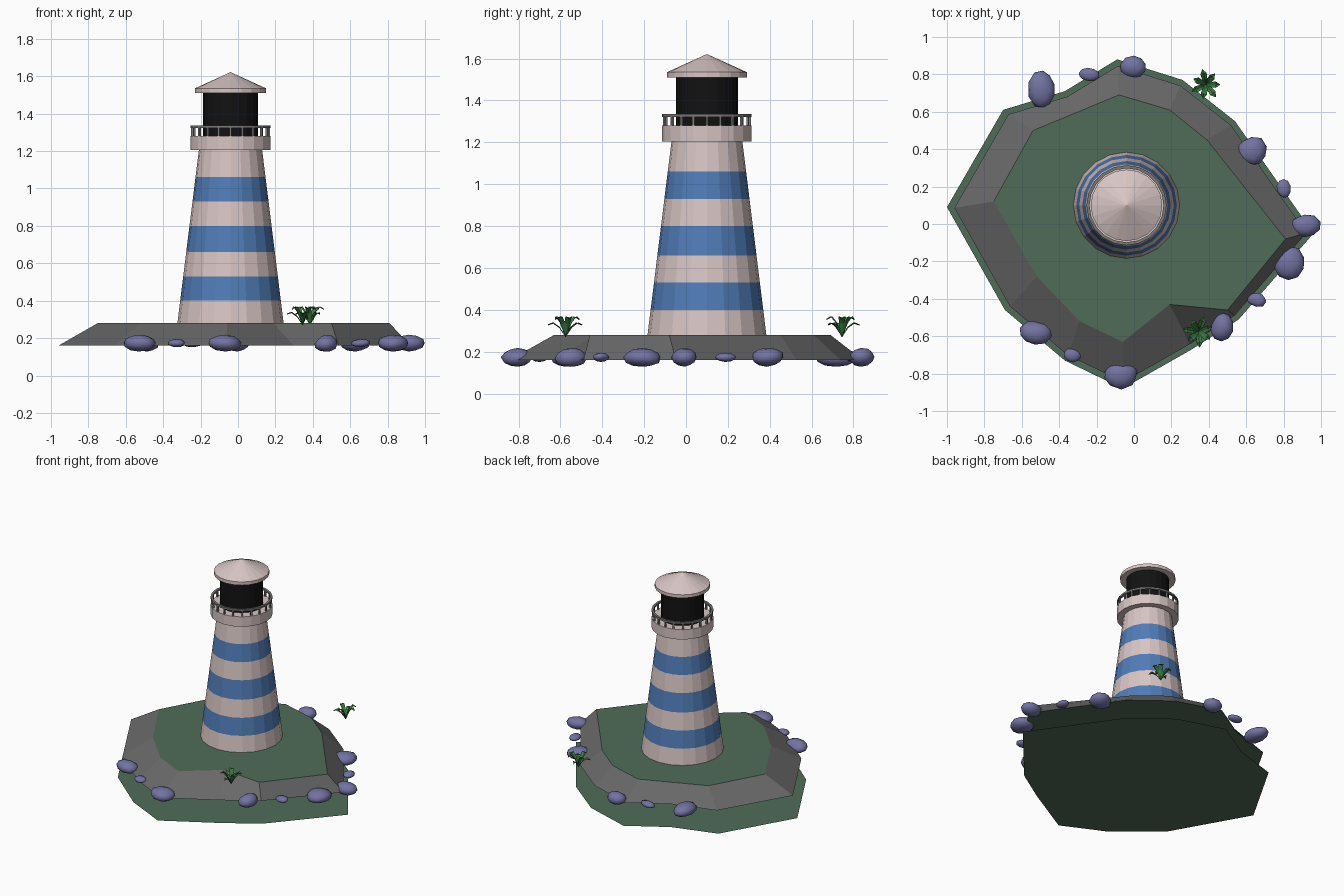
import bpy, bmesh, math, random
from mathutils import Vector

if "Cube" in bpy.data.objects:
    bpy.data.objects.remove(bpy.data.objects["Cube"])

random.seed(4)
CX, CY, SIDES = -0.04, 0.10, 20


def mat(name, r, g, b):
    m = bpy.data.materials.new(name)
    m.diffuse_color = (r, g, b, 1)
    m.use_nodes = True
    m.node_tree.nodes["Principled BSDF"].inputs["Base Color"].default_value = m.diffuse_color
    return m


GRASS = mat("grass", 0.08, 0.15, 0.10)
STONE = mat("cliff_grey", 0.14, 0.14, 0.14)
WHITE = mat("off_white", 0.68, 0.56, 0.55)
BLUE = mat("stripe_blue", 0.08, 0.20, 0.47)
BLACK = mat("lantern_black", 0.006, 0.006, 0.006)
RAIL = mat("rail_grey", 0.20, 0.19, 0.19)
ROCK = mat("rock_violet", 0.17, 0.17, 0.36)
LEAF = mat("leaf_green", 0.04, 0.19, 0.05)


def finish(bm, name, mats, smooth=False, normals=True):
    if normals:
        bmesh.ops.recalc_face_normals(bm, faces=bm.faces)
    me = bpy.data.meshes.new(name)
    bm.to_mesh(me)
    bm.free()
    for m in mats:
        me.materials.append(m)
    for p in me.polygons:
        p.use_smooth = smooth
    ob = bpy.data.objects.new(name, me)
    bpy.context.collection.objects.link(ob)
    return ob


def lathe(name, profile, mats, bands=None, closed=False):
    """Spin (radius, z) points round the tower axis; bands gives material per ring."""
    bm = bmesh.new()
    rings = []
    for r, z in profile:
        if r == 0:
            rings.append([bm.verts.new((CX, CY, z))] * SIDES)
        else:
            rings.append([bm.verts.new((CX + r * math.cos(a), CY + r * math.sin(a), z))
                          for a in (2 * math.pi * i / SIDES for i in range(SIDES))])
    if closed:
        rings.append(rings[0])
    for k, (lo, hi) in enumerate(zip(rings, rings[1:])):
        for i in range(SIDES):
            j = (i + 1) % SIDES
            vs = list(dict.fromkeys((lo[i], lo[j], hi[j], hi[i])))
            bm.faces.new(vs).material_index = bands[k] if bands else 0
    return finish(bm, name, mats)


# island: flat ground sheet, and a raised plateau with sloping cliff
outer = [(-1, .09), (-.70, .61), (-.37, .71), (-.09, .88), (.26, .77), (.54, .55),
         (.96, -.05), (.56, -.51), (.31, -.67), (-.06, -.88), (-.37, -.73), (-.69, -.46)]
inner = [(-.75, .12), (-.54, .50), (-.31, .595), (-.08, .69), (.19, .61), (.39, .45),
         (.81, -.08), (.50, -.46), (.19, -.43), (-.06, -.63), (-.29, -.52), (-.52, -.28)]
bm = bmesh.new()
bm.faces.new([bm.verts.new((x, y, 0)) for x, y in reversed(outer)])
finish(bm, "ground_sheet", [GRASS], normals=False)

bm = bmesh.new()
low = [bm.verts.new((x * .96, y * .96, .16)) for x, y in outer]
top = [bm.verts.new((x, y, .28)) for x, y in inner]
bm.faces.new(top)
bm.faces.new(low)
for i in range(len(low)):
    j = (i + 1) % len(low)
    bm.faces.new((low[i], low[j], top[j], top[i])).material_index = 1
finish(bm, "island_plateau", [GRASS, STONE])

# tapered striped tower
levels = [.28, .40, .53, .66, .80, .93, 1.06, 1.205]
lathe("tower", [(.284 - (z - .28) * .124, z) for z in levels],
      [WHITE, BLUE], [0, 1, 0, 1, 0, 1, 0])

# gallery, lantern room and roof
lathe("gallery", [(0, 1.205), (.214, 1.205), (.214, 1.28), (0, 1.28)], [WHITE])
lathe("lantern", [(.148, 1.28), (.148, 1.515)], [BLACK])
lathe("roof", [(0, 1.51), (.191, 1.51), (.191, 1.535), (0, 1.622)], [WHITE])
lathe("handrail", [(.214, 1.322), (.214, 1.336), (.198, 1.336), (.198, 1.322)],
      [RAIL], closed=True)

# railing posts
bm = bmesh.new()
for i in range(SIDES):
    a = 2 * math.pi * i / SIDES
    p = bmesh.ops.create_cube(bm, size=1)["verts"]
    for v in p:
        x, y = .205 + v.co.x * .011, v.co.y * .011
        v.co = (CX + x * math.cos(a) - y * math.sin(a),
                CY + x * math.sin(a) + y * math.cos(a), 1.301 + v.co.z * .046)
finish(bm, "railing_posts", [RAIL])

# shoreline rocks: x, y, width, depth
rocks = [(-.495, .72, .14, .20), (-.24, .80, .11, .07), (-.005, .84, .135, .12),
         (.63, .39, .16, .15), (.80, .19, .075, .10), (.92, -.01, .155, .12),
         (.83, -.21, .16, .18), (.655, -.405, .10, .075), (.47, -.55, .12, .155),
         (-.525, -.58, .17, .13), (-.33, -.70, .09, .08), (-.07, -.81, .175, .15)]
for n, (x, y, w, d) in enumerate(rocks):
    bm = bmesh.new()
    bmesh.ops.create_icosphere(bm, subdivisions=2, radius=1)
    lumps = [(Vector((random.uniform(-1, 1), random.uniform(-1, 1), random.uniform(-.5, .5))).normalized(),
              random.uniform(-.22, .22)) for _ in range(6)]
    h = .045 if max(w, d) > .115 else .022
    for v in bm.verts:
        v.co *= 1 + sum(s * max(0, v.co.dot(u)) ** 3 for u, s in lumps)
    ext = [(min(v.co[k] for v in bm.verts), max(v.co[k] for v in bm.verts)) for k in range(3)]
    for v in bm.verts:
        c = [(v.co[k] - ext[k][0]) / (ext[k][1] - ext[k][0]) - .5 for k in range(3)]
        v.co = (x + c[0] * w, y + c[1] * d, .173 + c[2] * 2 * h)
    finish(bm, f"rock_{n + 1}", [ROCK], smooth=True)

# leafy plants: arching folded leaves round a centre
for n, (px, py, turn) in enumerate([(.345, -.575, .3), (.385, .745, .9)]):
    bm = bmesh.new()
    for i in range(7):
        a = turn + i * 2 * math.pi / 7
        length, rise = (.085, .065) if i % 2 else (.075, .095)
        ca, sa = math.cos(a), math.sin(a)
        rows = []
        for t, width in ((0, .005), (.35, .014), (.7, .017), (1, .001)):
            r = length * t
            z = .275 + rise * math.sin(t * 2.1)
            rows.append([bm.verts.new((px + r * ca - s * width * sa, py + r * sa + s * width * ca,
                                       z - (0.006 if s == 0 else 0))) for s in (-1, 0, 1)])
        for lo, hi in zip(rows, rows[1:]):
            for k in (0, 1):
                bm.faces.new((lo[k], hi[k], hi[k + 1], lo[k + 1]))
    finish(bm, f"plant_{n + 1}", [LEAF], normals=False)
    bm = None
